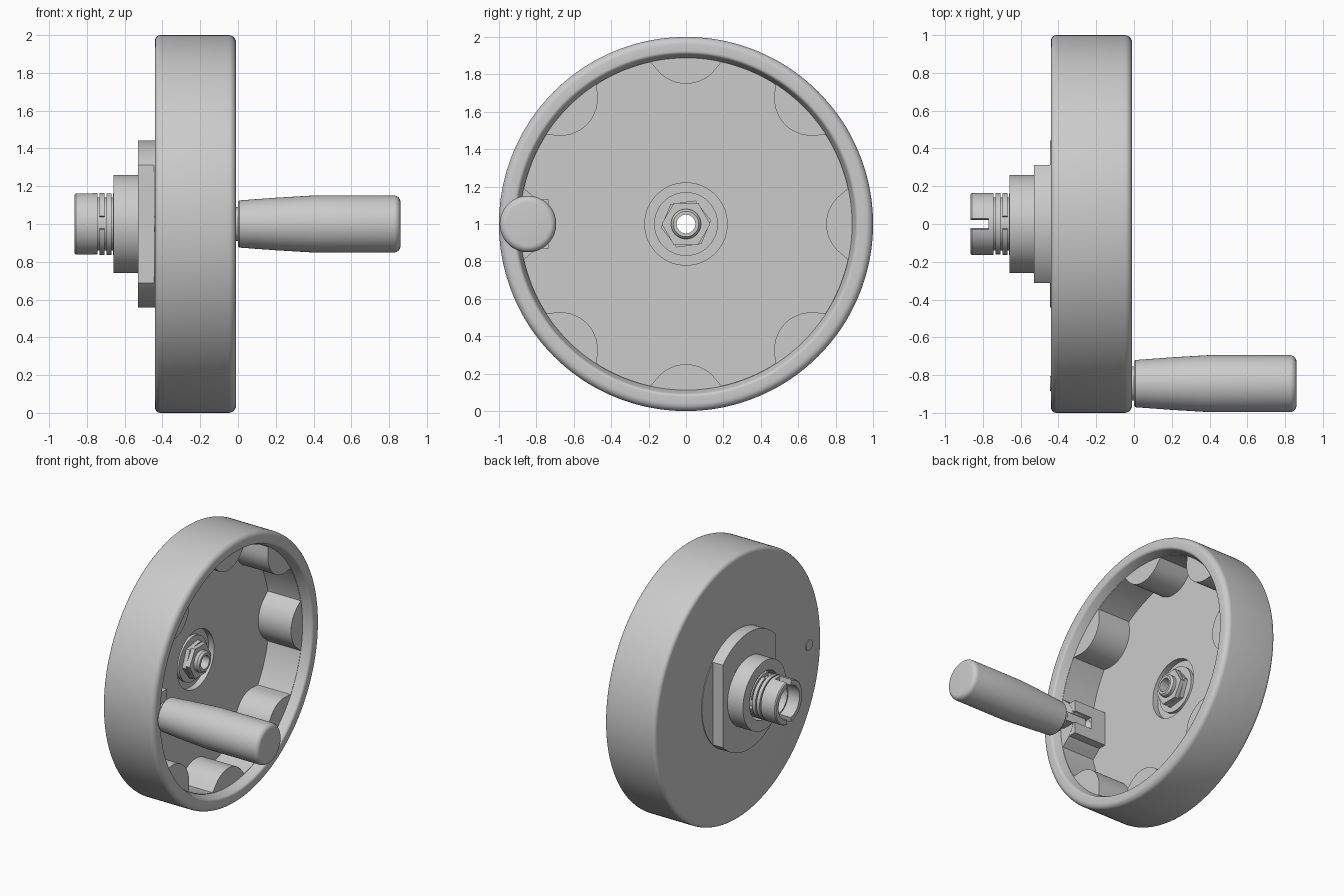
import bpy, bmesh, math
from math import sin, cos, pi, radians, sqrt

if "Cube" in bpy.data.objects:
    bpy.data.objects.remove(bpy.data.objects["Cube"])


def finish(name, bm):
    bmesh.ops.remove_doubles(bm, verts=bm.verts, dist=1e-5)
    bmesh.ops.recalc_face_normals(bm, faces=bm.faces)
    me = bpy.data.meshes.new(name)
    bm.to_mesh(me)
    bm.free()
    ob = bpy.data.objects.new(name, me)
    bpy.context.collection.objects.link(ob)
    bpy.ops.object.select_all(action='DESELECT')
    ob.select_set(True)
    bpy.context.view_layer.objects.active = ob
    bpy.ops.object.shade_smooth_by_angle(angle=radians(30))
    return ob


def lathe(name, profile, n=96, y=0, z=1, start=0, sweep=360, ring=False):
    """Turn (x, r) points about the x direction; r may be a function of angle."""
    bm = bmesh.new()
    full = sweep == 360
    cols = []
    for i in range(n if full else n + 1):
        a = radians(start + sweep * i / n)
        col = []
        for x, r in profile:
            rr = r(a) if callable(r) else r
            col.append(bm.verts.new((x, y + rr * cos(a), z + rr * sin(a))))
        cols.append(col)
    m = len(profile)
    for i in range(n):
        a, b = cols[i], cols[(i + 1) % len(cols)]
        for j in range(m if ring else m - 1):
            k = (j + 1) % m
            bm.faces.new((a[j], a[k], b[k], b[j]))
    if not full:
        bm.faces.new(cols[0])
        bm.faces.new(cols[-1])
    return finish(name, bm)


def box(name, x, y, z):
    bm = bmesh.new()
    bmesh.ops.create_cube(bm, size=1)
    for v in bm.verts:
        for i, (lo, hi) in enumerate((x, y, z)):
            v.co[i] = lo if v.co[i] < 0 else hi
    return finish(name, bm)


def fillet(cx, cr, rad, a0, a1, steps=6):
    return [(cx + rad * cos(radians(a0 + (a1 - a0) * i / steps)),
             cr + rad * sin(radians(a0 + (a1 - a0) * i / steps))) for i in range(steps + 1)]


def tube(x0, x1, inner, outer):
    return [(x0, inner), (x0, outer), (x1, outer), (x1, inner)]


# Finger-grip outline: eight rounded bumps blended into the rim
def scallop(a):
    t = (a + pi / 8) % (pi / 4) - pi / 8
    d = 0.04 - 0.9025 * sin(t) ** 2
    bump = 0.95 * cos(t) - sqrt(d) if d > 0 else 1.0
    h = max(0.05 - abs(bump - 0.885), 0) / 0.05
    return min(bump, 0.885) - h * h * 0.05 / 4


# Wheel: dished disc with rounded rim, scalloped inside and hub recess
profile = [(-0.44, 0.08)]
profile += fillet(-0.41, 0.97, 0.03, 180, 90)
profile += fillet(-0.05, 0.96, 0.04, 90, 0)
profile += fillet(-0.03, 0.925, 0.02, 0, -70)
profile += [(-0.08, 0.888), (-0.08, scallop), (-0.355, scallop),
            (-0.355, 0.22), (-0.40, 0.22), (-0.40, 0.08)]
wheel = lathe("wheel", profile, n=320, ring=True)

# Handle hinge block, with a slot cut through it and the wheel
block = box("hinge_block", (-0.36, -0.081), (-0.86, -0.735), (0.87, 1.13))
cutter = box("slot_cutter", (-0.23, 0.02), (-0.87, -0.6), (0.955, 1.045))
cutter.hide_render = True
cutter.hide_viewport = True
for ob in (wheel, block):
    mod = ob.modifiers.new("slot", 'BOOLEAN')
    mod.object = cutter
    mod.operation = 'DIFFERENCE'
    mod.solver = 'EXACT'
box("hinge_tongue", (-0.2, 0.0), (-0.865, -0.765), (0.965, 1.035))

# Crank handle
HY = -0.845
lathe("handle_neck", [(-0.03, 0), (-0.03, 0.09), (0.01, 0.09), (0.01, 0)], 48, HY)
lathe("handle", [(0, 0), (0, 0.118), (0.008, 0.125), (0.2, 0.139), (0.4, 0.151)]
      + fillet(0.825, 0.116, 0.035, 90, 0) + [(0.86, 0)], 96, HY)
lathe("pivot_pin", [(-0.446, 0), (-0.446, 0.04), (-0.42, 0.04), (-0.42, 0)], 32, HY)

# Hub nut, washer and hollow stud
lathe("washer", tube(-0.40, -0.375, 0.06, 0.17), ring=True)
lathe("lock_nut", tube(-0.38, -0.345, 0.06, 0.135), n=6, start=8, ring=True)
lathe("hub_nut", tube(-0.35, -0.315, 0.06, 0.13), n=6, start=0, ring=True)
lathe("stud", [(-0.72, 0.05), (-0.72, 0.08), (-0.29, 0.08), (-0.275, 0.068),
               (-0.275, 0.05)], 64, ring=True)

# Rear flange with two flats, on a thin gasket
def flats(a):
    return min(0.443, 0.3135 / max(abs(cos(a)), 1e-6))


lathe("gasket", tube(-0.445, -0.439, 0.07, 0.443), ring=True)
lathe("flange", tube(-0.53, -0.44, 0.07, flats), n=240, ring=True)

# Rear boss with a bored end
lathe("boss", [(-0.52, 0.07), (-0.52, 0.26), (-0.66, 0.26), (-0.66, 0.18),
               (-0.56, 0.18), (-0.56, 0.07)], 96, ring=True)

# Split coupling: core sleeve, stacked coils and two end jaws
lathe("coupling_core", tube(-0.77, -0.55, 0.115, 0.14), 64, ring=True)
for i in range(4):
    x = -0.635 - i * 0.036
    lathe(f"coil_{i + 1}", tube(x - 0.026, x, 0.13, 0.165), 64,
          start=10 + 90 * i, sweep=335, ring=True)
for i in range(2):
    lathe(f"end_jaw_{i + 1}", [(-0.865, 0.125), (-0.865, 0.158), (-0.858, 0.165),
                               (-0.76, 0.165), (-0.76, 0.125)], 48,
          start=100 + 180 * i, sweep=160, ring=True)
